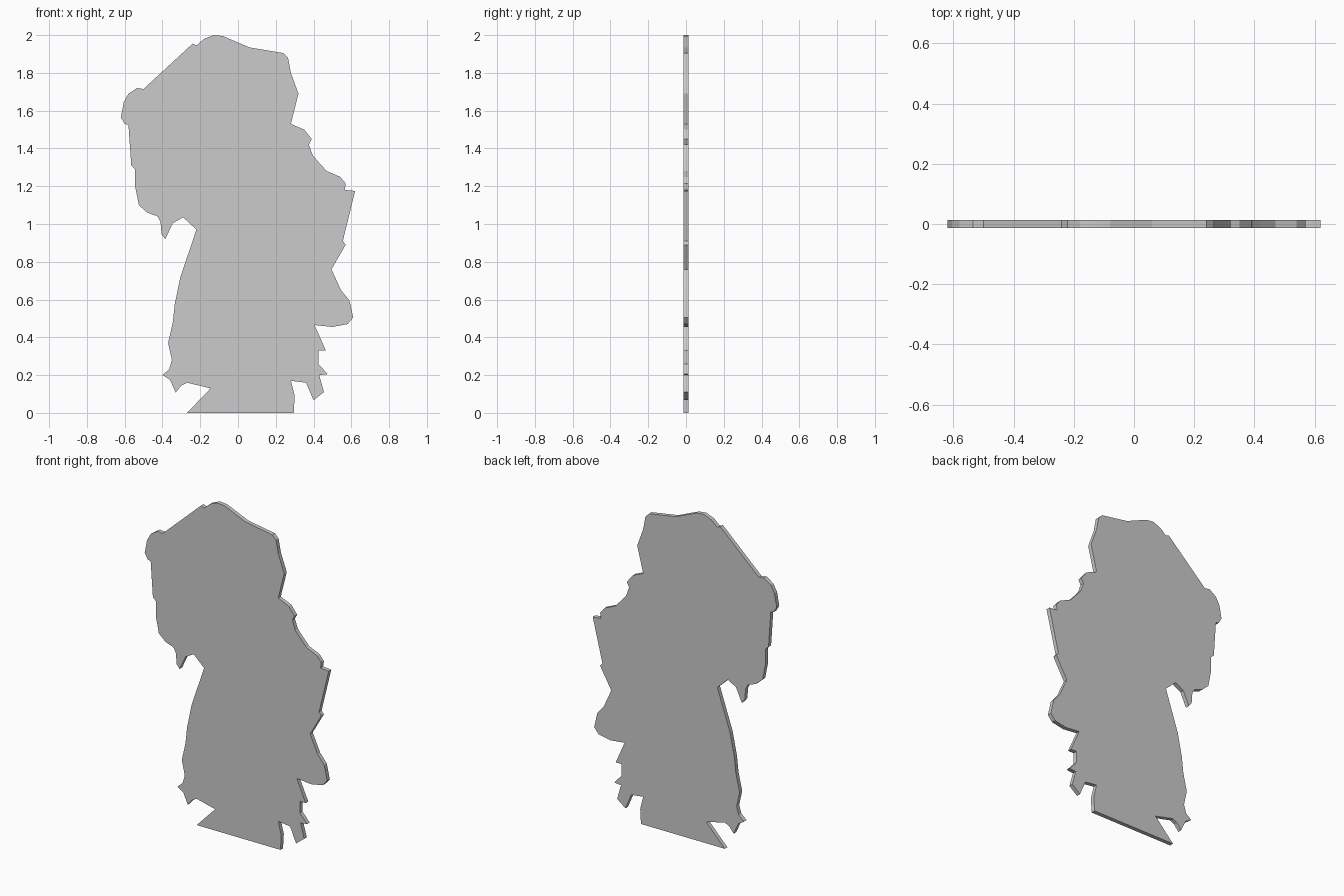
import bpy, bmesh

THICKNESS = 0.025

# Silhouette in the x-z plane, clockwise from the lower left corner of the foot
outline = [
    # left hem and side
    (-.27, 0), (-.145, .13), (-.27, .16), (-.30, .145), (-.33, .108), (-.36, .175), (-.40, .20),
    (-.365, .23), (-.35, .28), (-.37, .37), (-.345, .48), (-.335, .575), (-.305, .72), (-.22, .97),
    # left overhang
    (-.29, 1.035), (-.345, 1.005), (-.385, .92), (-.405, .945), (-.41, 1.01), (-.425, 1.04),
    (-.48, 1.06), (-.525, 1.10), (-.545, 1.20), (-.545, 1.29), (-.565, 1.31), (-.58, 1.525),
    (-.60, 1.53), (-.62, 1.565), (-.605, 1.645), (-.58, 1.69), (-.535, 1.72), (-.50, 1.715),
    # top
    (-.24, 1.955), (-.22, 1.945), (-.18, 1.98), (-.13, 2), (-.08, 1.995), (.06, 1.935),
    (.24, 1.905), (.265, 1.88), (.28, 1.80), (.32, 1.69), (.28, 1.53),
    # right side
    (.35, 1.50), (.39, 1.45), (.375, 1.42), (.395, 1.365), (.42, 1.335), (.47, 1.28), (.54, 1.25),
    (.57, 1.215), (.565, 1.18), (.62, 1.175), (.555, .91), (.57, .89), (.495, .76), (.545, .65),
    # right lobe and hem
    (.59, .595), (.61, .505), (.58, .47), (.50, .455), (.405, .465), (.465, .33), (.425, .33),
    (.425, .26), (.475, .205), (.43, .20), (.455, .11), (.40, .067), (.36, .16), (.28, .17),
    (.30, .09), (.295, 0),
]

# Flat cut-out panel: fill the outline, then extrude through its thickness
bm = bmesh.new()
front = bm.faces.new([bm.verts.new((x, -THICKNESS / 2, z)) for x, z in outline])
ext = bmesh.ops.extrude_face_region(bm, geom=[front], use_keep_orig=True)
back = [v for v in ext["geom"] if isinstance(v, bmesh.types.BMVert)]
bmesh.ops.translate(bm, verts=back, vec=(0, THICKNESS, 0))
bmesh.ops.recalc_face_normals(bm, faces=bm.faces)

mesh = bpy.data.meshes.new("cutout_panel")
bm.to_mesh(mesh)
bm.free()
panel = bpy.data.objects.new("cutout_panel", mesh)
bpy.context.collection.objects.link(panel)
